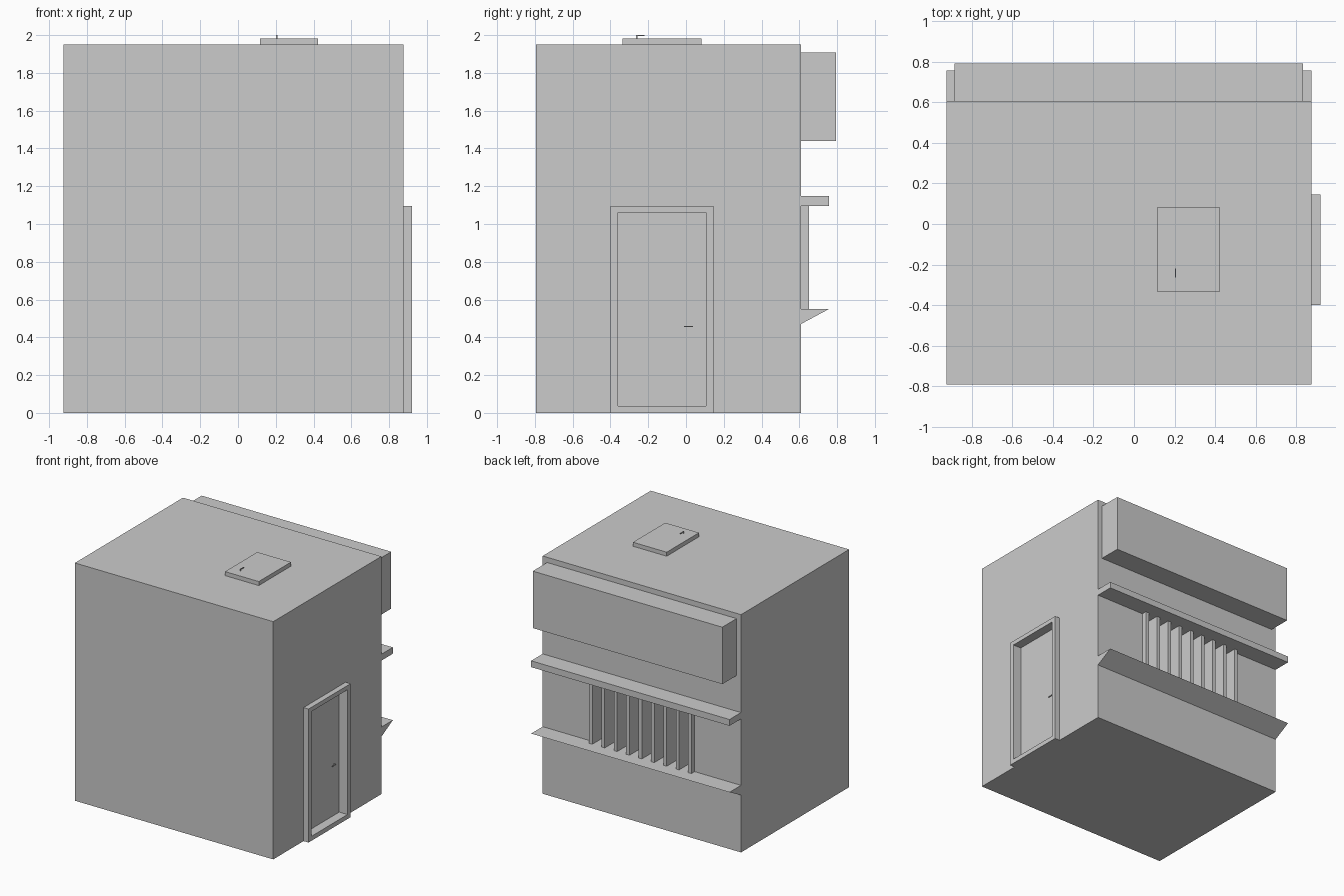
import bpy
import bmesh
from mathutils import Vector

if "Cube" in bpy.data.objects:
    bpy.data.objects.remove(bpy.data.objects["Cube"])


def box(name, lo, hi):
    """Axis-aligned box between two corners."""
    lo, hi = Vector(lo), Vector(hi)
    bm = bmesh.new()
    bmesh.ops.create_cube(bm, size=1)
    for v in bm.verts:
        v.co = Vector((lo[i] + (v.co[i] + 0.5) * (hi[i] - lo[i]) for i in range(3)))
    return finish(name, bm)


def prism(name, profile, x0, x1):
    """Extrude a (y, z) profile along x."""
    bm = bmesh.new()
    face = bm.faces.new([bm.verts.new((x0, y, z)) for y, z in profile])
    out = bmesh.ops.extrude_face_region(bm, geom=[face])["geom"]
    moved = [g for g in out if isinstance(g, bmesh.types.BMVert)]
    bmesh.ops.translate(bm, verts=moved, vec=(x1 - x0, 0, 0))
    return finish(name, bm)


def finish(name, bm):
    bmesh.ops.recalc_face_normals(bm, faces=bm.faces)
    mesh = bpy.data.meshes.new(name)
    bm.to_mesh(mesh)
    bm.free()
    obj = bpy.data.objects.new(name, mesh)
    bpy.context.collection.objects.link(obj)
    return obj


def cut(obj, lo, hi):
    """Subtract a box from obj and discard the cutter."""
    cutter = box("cutter", lo, hi)
    cutter.hide_render = True
    mod = obj.modifiers.new("cut", "BOOLEAN")
    mod.operation = "DIFFERENCE"
    mod.solver = "EXACT"
    mod.object = cutter
    bpy.context.view_layer.objects.active = obj
    bpy.ops.object.modifier_apply(modifier=mod.name)
    bpy.data.objects.remove(cutter)


LEFT, RIGHT = -0.925, 0.875
FRONT, BACK = -0.793, 0.608
ROOF = 1.95
SILL_Z, LEDGE_Z = 0.55, 1.095

# Main block with window and door recesses
walls = box("walls", (LEFT, FRONT, 0), (RIGHT, BACK, ROOF))
S0, S1, DEEP = -0.505, 0.425, 0.10
cut(walls, (S0, BACK - DEEP, SILL_Z), (S1, BACK + 0.1, LEDGE_Z))
door_lo, door_hi = (0.845, -0.36, 0.037), (1.0, 0.105, 1.06)
cut(walls, door_lo, door_hi)

# Door frame
frame = box("door_frame", (RIGHT, -0.40, 0), (0.92, 0.145, 1.095))
cut(frame, (0.8,) + door_lo[1:], door_hi)

# Door handle
box("door_handle_stem", (0.845, 0.03, 0.455), (0.86, 0.036, 0.461))
box("door_handle_lever", (0.858, -0.01, 0.455), (0.864, 0.036, 0.461))

# Window bars
COUNT, W = 9, 0.03
for i in range(COUNT):
    x = S0 + i * (S1 - S0 - W) / (COUNT - 1)
    box(f"window_bar_{i + 1}", (x, BACK - DEEP, SILL_Z), (x + W, 0.65, LEDGE_Z))

# Ledge above the window, wedge counter below, and blank sign board
box("ledge", (LEFT, BACK, LEDGE_Z), (RIGHT, 0.757, 1.147))
prism("counter", [(BACK, 0.47), (0.757, SILL_Z), (BACK, SILL_Z)], LEFT, RIGHT)
box("sign_board", (-0.885, BACK, 1.44), (0.835, 0.793, 1.907))

# Roof hatch with handle
box("roof_hatch", (0.117, -0.335, ROOF), (0.423, 0.083, 1.983))
box("hatch_handle_stem", (0.202, -0.264, 1.983), (0.208, -0.258, 1.996))
box("hatch_handle_lever", (0.202, -0.264, 1.994), (0.208, -0.22, 2.0))
